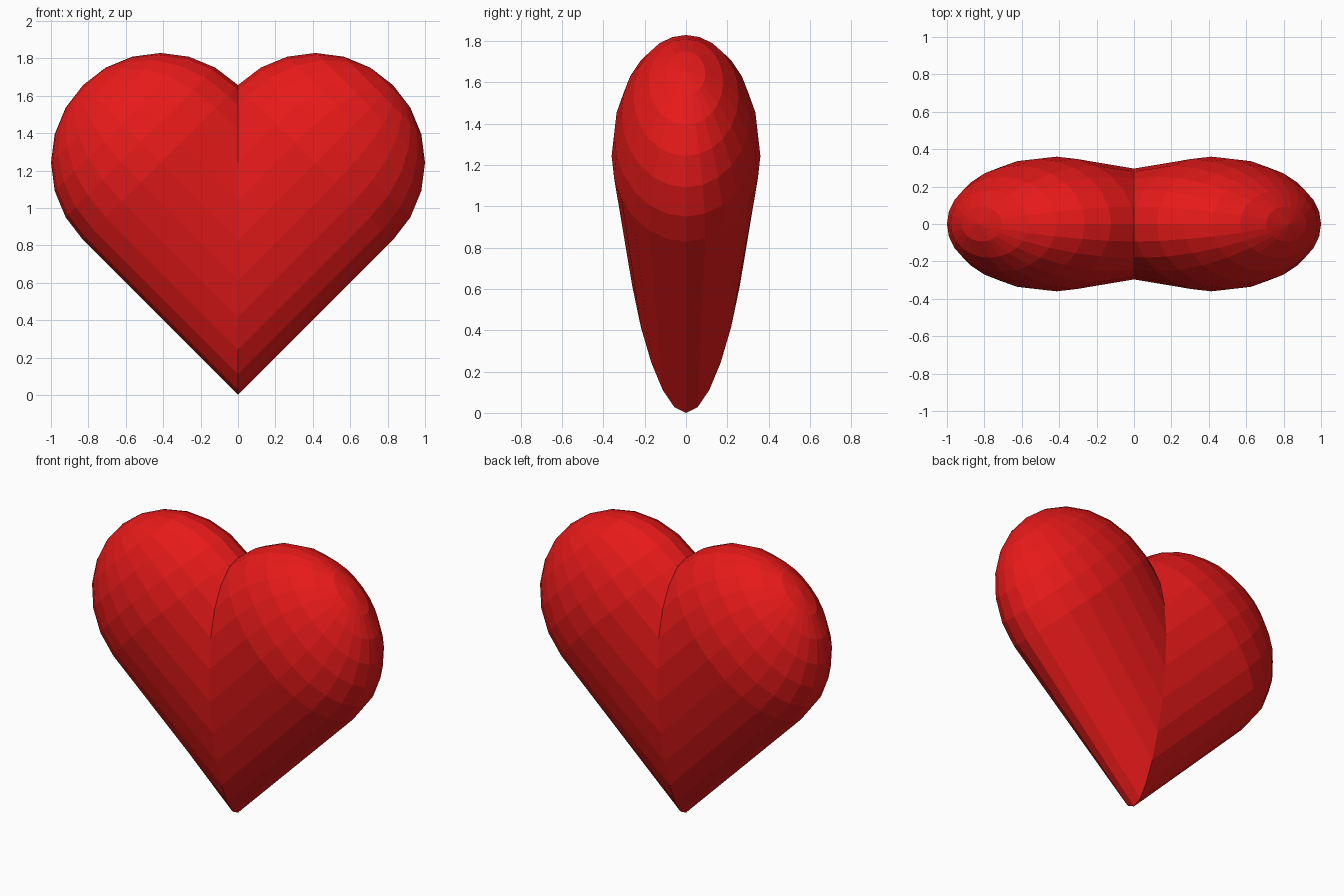
import bpy, bmesh
from math import sin, cos, pi, sqrt

if "Cube" in bpy.data.objects:
    bpy.data.objects.remove(bpy.data.objects["Cube"])

N = 24                        # sides around each lobe
R = 2 / (2 + sqrt(2))         # lobe radius, so the heart is 2 wide
CX = R / sqrt(2)              # lobe centre
CZ = CX + R * sqrt(2)
DEPTH = 0.36                  # half thickness at the lobes
TAPER = 0.4                   # thinning from the notch to the tip
S = sqrt(0.5)


def place(u, v, y):
    """u runs along the 45 degree lobe axis, v across it."""
    return (CX + S * (u + v), y, CZ + S * (u - v))


bm = bmesh.new()
angles = [2 * pi * i / N for i in range(N)]

# seam ring: tapered lobe mitred on the centre plane
rings = []
seam = []
for a in angles:
    v = R * cos(a)
    fade = 1 - TAPER * (1 + cos(a)) / 2
    co = place(-(v + R), v, DEPTH * sin(a) * fade)
    seam.append(bm.verts.new((0, co[1], co[2])))
rings.append(seam)

# domed lobe rings, 15 degrees apart
for k in range(6):
    t = k * pi / 12
    rings.append([bm.verts.new(place(R * sin(t), R * cos(t) * cos(a), DEPTH * cos(t) * sin(a)))
                  for a in angles])

for lower, upper in zip(rings, rings[1:]):
    for i in range(N):
        j = (i + 1) % N
        bm.faces.new((lower[i], lower[j], upper[j], upper[i]))
pole = bm.verts.new(place(R, 0, 0))
for i in range(N):
    bm.faces.new((rings[-1][i], rings[-1][(i + 1) % N], pole))

# mirrored lobe, welded along the seam
geom = bm.verts[:] + bm.edges[:] + bm.faces[:]
bmesh.ops.mirror(bm, geom=geom, axis='X', merge_dist=0.0001)
bmesh.ops.remove_doubles(bm, verts=bm.verts[:], dist=0.0005)
bmesh.ops.recalc_face_normals(bm, faces=bm.faces[:])

mesh = bpy.data.meshes.new("heart")
bm.to_mesh(mesh)
bm.free()
heart = bpy.data.objects.new("heart", mesh)
bpy.context.collection.objects.link(heart)

red = bpy.data.materials.new("red")
red.diffuse_color = (0.8, 0.01, 0.01, 1)
red.use_nodes = True
red.node_tree.nodes["Principled BSDF"].inputs["Base Color"].default_value = red.diffuse_color
mesh.materials.append(red)
